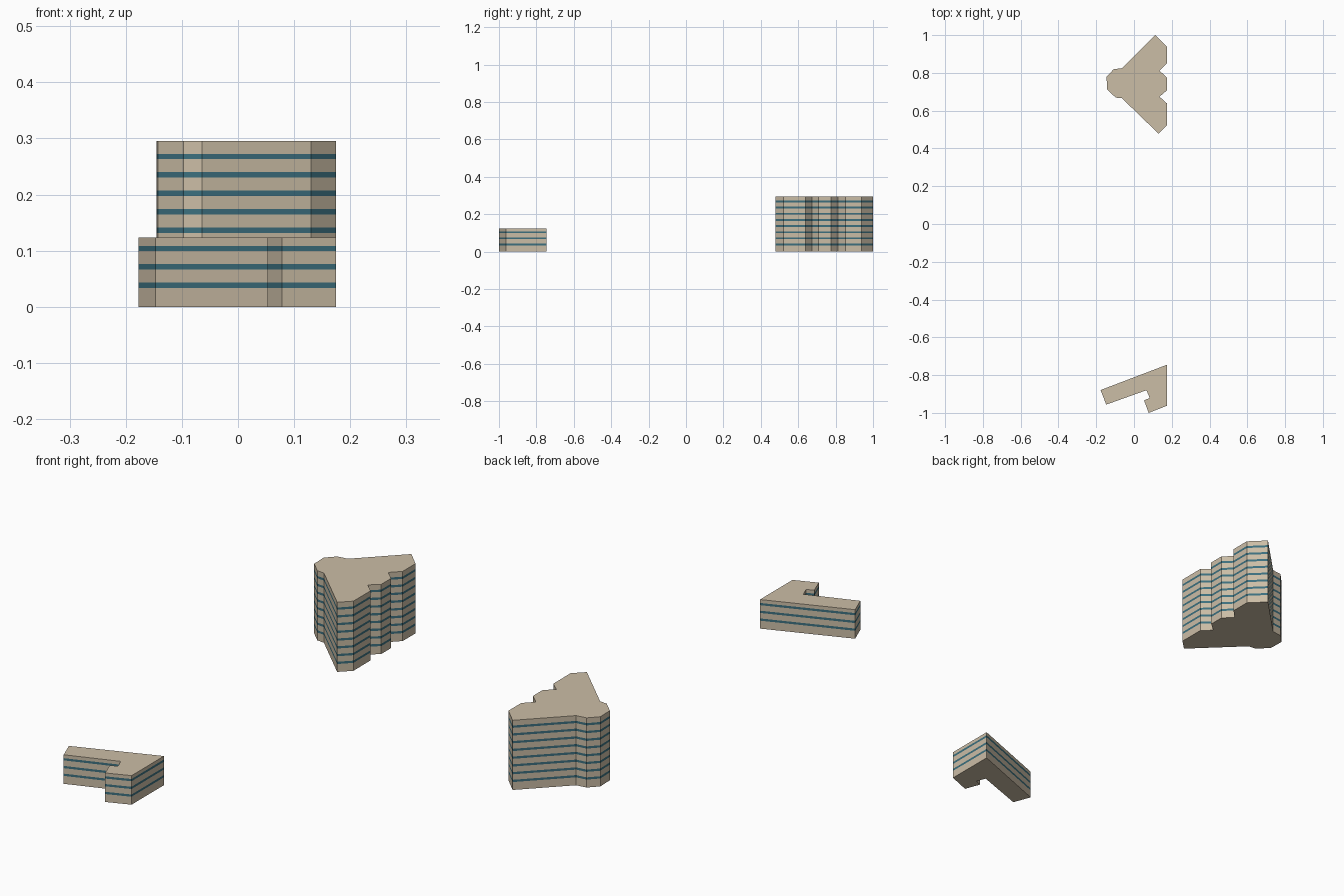
import bpy, bmesh

if "Cube" in bpy.data.objects:
    bpy.data.objects.remove(bpy.data.objects["Cube"])

def material(name, color):
    m = bpy.data.materials.new(name)
    m.diffuse_color = color
    m.use_nodes = True
    m.node_tree.nodes["Principled BSDF"].inputs["Base Color"].default_value = m.diffuse_color
    return m

WALL = material("wall", (0.60, 0.51, 0.38, 1))
GLASS = material("glass", (0.045, 0.16, 0.21, 1))
FIRST, PITCH, BAND = 0.0335, 0.0328, 0.0095   # window band layout

def building(name, outline, height, bands):
    """Extrude a footprint in layers; every second layer is a window band."""
    levels = [0.0]
    for k in range(bands):
        z = FIRST + k * PITCH
        levels += [z, z + BAND]
    levels.append(height)
    bm = bmesh.new()
    rings = [[bm.verts.new((x, y, z)) for x, y in outline] for z in levels]
    n = len(outline)
    for i, (lo, hi) in enumerate(zip(rings, rings[1:])):
        for j in range(n):
            k = (j + 1) % n
            f = bm.faces.new((lo[j], lo[k], hi[k], hi[j]))
            f.material_index = i % 2
    caps = [bm.faces.new(rings[0]), bm.faces.new(rings[-1])]
    bmesh.ops.recalc_face_normals(bm, faces=bm.faces)
    bmesh.ops.triangulate(bm, faces=caps)
    me = bpy.data.meshes.new(name)
    bm.to_mesh(me)
    bm.free()
    me.materials.append(WALL)
    me.materials.append(GLASS)
    bpy.context.collection.objects.link(bpy.data.objects.new(name, me))

# Tall block with notched east side and rounded west end
building("tower_block", [
    (0.112, 1.0), (0.175, 0.938), (0.175, 0.852), (0.135, 0.812),
    (0.175, 0.774), (0.175, 0.708), (0.135, 0.674), (0.175, 0.638),
    (0.175, 0.522), (0.130, 0.478), (-0.064, 0.666), (-0.097, 0.669),
    (-0.143, 0.714), (-0.145, 0.780), (-0.108, 0.819), (-0.063, 0.825)],
    0.295, 8)

# Low L-shaped block
building("low_block", [
    (-0.177, -0.879), (0.175, -0.745), (0.175, -0.962), (0.078, -1.0),
    (0.053, -0.934), (0.083, -0.921), (0.066, -0.880), (-0.147, -0.956)],
    0.123, 3)
